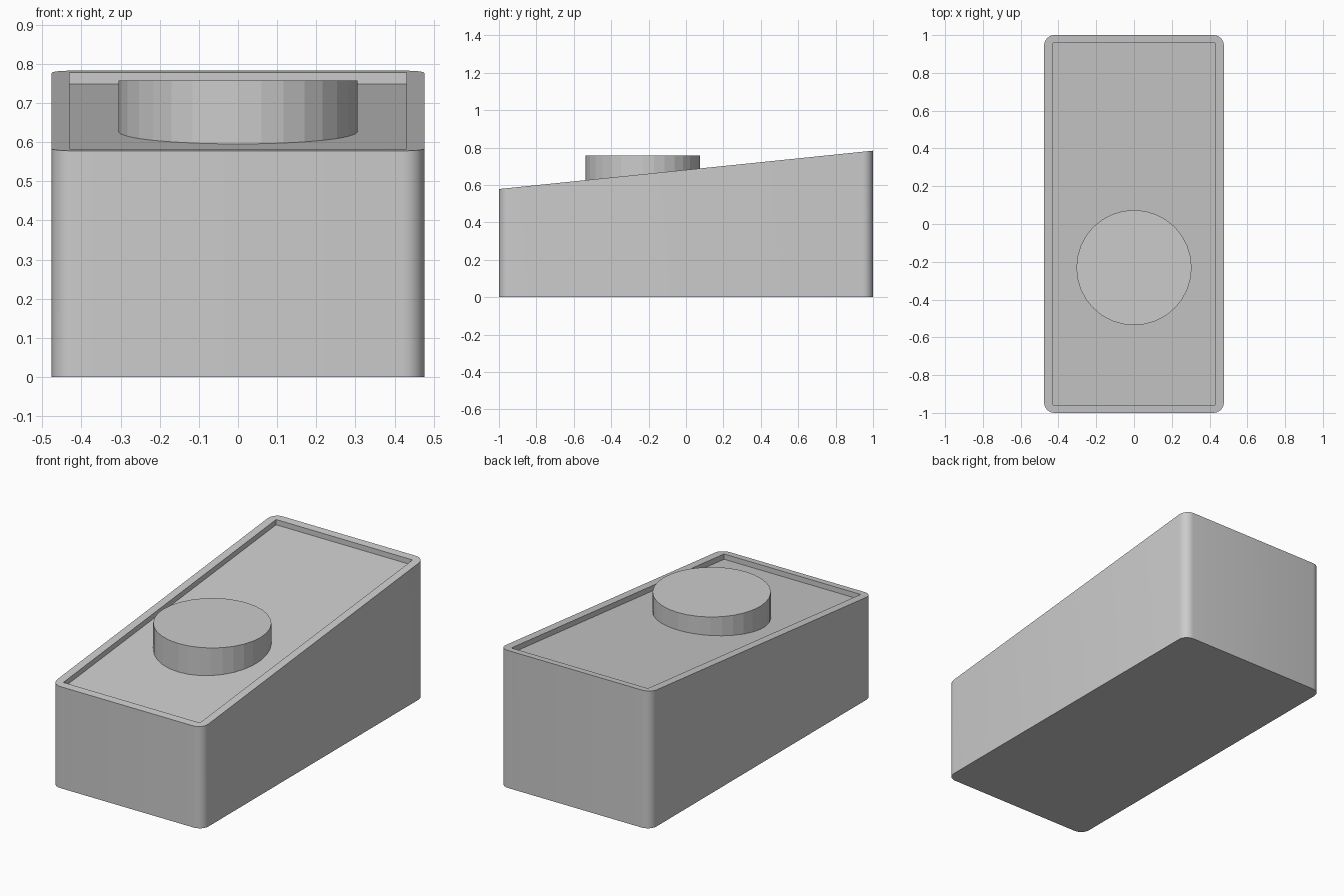
import bpy, bmesh
from math import cos, sin, pi, radians
from mathutils import Vector

if "Cube" in bpy.data.objects:
    bpy.data.objects.remove(bpy.data.objects["Cube"])

SLOPE = 0.1025
DEPTH = 0.03


def rim(y):
    return 0.578 + SLOPE * (y + 1)


def floor(y):
    return rim(y) - DEPTH


def prism(name, outline, bottom, top):
    """Closed prism over a counter-clockwise outline; heights are functions of y."""
    bm = bmesh.new()
    lo = [bm.verts.new((x, y, bottom(y))) for x, y in outline]
    hi = [bm.verts.new((x, y, top(y))) for x, y in outline]
    bm.faces.new(lo[::-1])
    bm.faces.new(hi)
    n = len(outline)
    for i in range(n):
        j = (i + 1) % n
        bm.faces.new((lo[i], lo[j], hi[j], hi[i]))
    mesh = bpy.data.meshes.new(name)
    bm.to_mesh(mesh)
    bm.free()
    obj = bpy.data.objects.new(name, mesh)
    bpy.context.collection.objects.link(obj)
    return obj


def rounded_rect(hx, hy, r, steps=6):
    pts = []
    for k, (sx, sy) in enumerate(((1, 1), (-1, 1), (-1, -1), (1, -1))):
        for i in range(steps + 1):
            a = pi / 2 * (k + i / steps)
            pts.append((sx * (hx - r) + r * cos(a), sy * (hy - r) + r * sin(a)))
    return pts


# Wedge housing with rounded upright corners
housing = prism("housing", rounded_rect(0.476, 1.0, 0.055), lambda y: 0, rim)

# Shallow square-cornered recess following the sloped top
hx, hy = 0.43, 0.957
cutter = prism("recess_cutter", [(-hx, -hy), (hx, -hy), (hx, hy), (-hx, hy)],
               floor, lambda y: rim(y) + 0.2)
cut = housing.modifiers.new("recess", 'BOOLEAN')
cut.operation = 'DIFFERENCE'
cut.solver = 'EXACT'
cut.object = cutter
bpy.context.view_layer.objects.active = housing
housing.select_set(True)
bpy.ops.object.modifier_apply(modifier=cut.name)
bpy.data.objects.remove(cutter)
bpy.ops.object.shade_smooth_by_angle(angle=radians(30))

# Round knob with a level top and a small pointer tab in its outline
centre, radius = Vector((0, -0.231)), 0.305
out = Vector((-0.165, -0.308)).normalized()
side = Vector((-out.y, out.x)) * 0.029
circle = [centre + radius * Vector((cos(2 * pi * i / 32), sin(2 * pi * i / 32)))
          for i in range(32)]
tab = [centre + out * d + side * s
       for d, s in ((0.303, -1), (0.352, -1), (0.352, 1), (0.303, 1))]
outline = []
placed = False
for p in circle:
    if abs((p - centre).dot(side.normalized())) < 0.029 and (p - centre).dot(out) > 0:
        if not placed:
            outline += tab
            placed = True
    else:
        outline.append(p)
prism("knob", [tuple(p) for p in outline], lambda y: floor(y) - 0.005, lambda y: 0.758)
